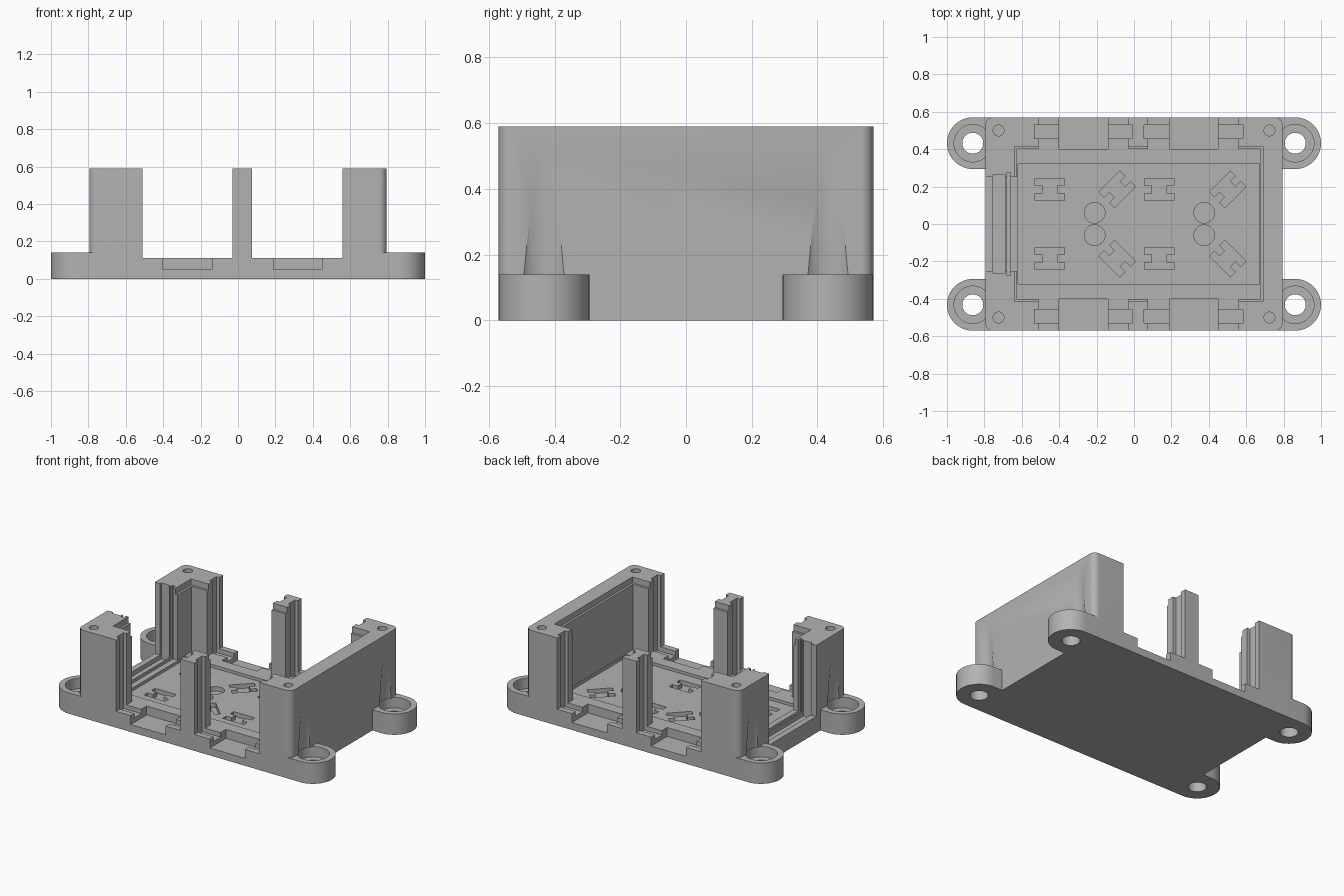
import bpy
import bmesh
from math import radians
from mathutils import Matrix, Vector

old = bpy.data.objects.get("Cube")
if old:
    bpy.data.objects.remove(old, do_unlink=True)

grey = bpy.data.materials.new("plain grey plastic")
grey.use_nodes = True
COLOUR = (0.45, 0.45, 0.45, 1)
grey.diffuse_color = COLOUR
grey.node_tree.nodes["Principled BSDF"].inputs["Base Color"].default_value = COLOUR

HX, HY, TOP = 0.795, 0.57, 0.59      # half length, half width, wall height
SILL, EAR_TOP = 0.11, 0.14
EAR_X, EAR_Y, EAR_R = 0.862, 0.432, 0.138
OVER = 0.7                           # cutters run past the rim


def finish(name, bm):
    mesh = bpy.data.meshes.new(name)
    bm.to_mesh(mesh)
    bm.free()
    mesh.materials.append(grey)
    obj = bpy.data.objects.new(name, mesh)
    bpy.context.collection.objects.link(obj)
    return obj


def box(name, x, y, z, turn=0, bevel=0):
    """Box from (min, max) ranges, optionally turned about its own centre."""
    bm = bmesh.new()
    bmesh.ops.create_cube(bm, size=1)
    size = [r[1] - r[0] for r in (x, y, z)]
    mid = Vector([(r[0] + r[1]) / 2 for r in (x, y, z)])
    bm.transform(Matrix.Translation(mid) @ Matrix.Rotation(turn, 4, 'Z')
                 @ Matrix.Diagonal((*size, 1)))
    if bevel:
        upright = [e for e in bm.edges
                   if abs(e.verts[0].co.z - e.verts[1].co.z) > 0.01]
        bmesh.ops.bevel(bm, geom=upright, offset=bevel, segments=8,
                        profile=0.5, affect='EDGES')
    return finish(name, bm)


def cone(name, x, y, z, r1, r2=None, sides=48):
    bm = bmesh.new()
    bmesh.ops.create_cone(bm, cap_ends=True, segments=sides, radius1=r1,
                          radius2=r1 if r2 is None else r2, depth=z[1] - z[0])
    bm.transform(Matrix.Translation((x, y, (z[0] + z[1]) / 2)))
    return finish(name, bm)


def combine(body, tool, operation):
    mod = body.modifiers.new(tool.name, 'BOOLEAN')
    mod.operation = operation
    mod.solver = 'EXACT'
    mod.object = tool
    bpy.context.view_layer.objects.active = body
    bpy.ops.object.modifier_apply(modifier=mod.name)
    bpy.data.objects.remove(tool, do_unlink=True)


body = box("enclosure_body", (-HX, HX), (-HY, HY), (0, TOP), bevel=0.04)
cuts = []


def cut(*args, **kw):
    cuts.append(box("cut", *args, **kw))


def drill(*args):
    cuts.append(cone("drill", *args))


CORNERS = [(sx, sy) for sx in (-1, 1) for sy in (-1, 1)]

# Mounting ears, each a rounded tab
for sx, sy in CORNERS:
    xs = sorted((sx * 0.7, sx * EAR_X))
    y = sy * EAR_Y
    combine(body, box("ear", xs, (y - EAR_R, y + EAR_R), (0, EAR_TOP)), 'UNION')
    combine(body, cone("ear_end", sx * EAR_X, y, (0, EAR_TOP), EAR_R), 'UNION')

# Cavity, lid lip and sunken floor
cut((-0.625, 0.675), (-0.4, 0.4), (SILL, OVER))
cut((-0.64, 0.69), (-0.415, 0.415), (0.55, OVER))
cut((-0.62, 0.67), (-0.32, 0.32), (0.09, 0.2))

# Side windows with panel grooves and low notches
for sy in (-1, 1):
    for x0, x1, n0, n1 in ((-0.51, -0.03, -0.4, -0.14), (0.075, 0.56, 0.19, 0.45)):
        cut((x0, x1), sorted((sy * 0.35, sy * 0.6)), (SILL, OVER))
        cut((x0 - 0.022, x1 + 0.022), sorted((sy * 0.457, sy * 0.53)), (0.08, OVER))
        cut((n0, n1), sorted((sy * 0.4, sy * 0.6)), (0.05, 0.2))

# End window with two panel grooves
cut((-0.9, -0.6), (-0.25, 0.25), (SILL, OVER))
cut((-0.755, -0.69), (-0.265, 0.265), (0.08, OVER))
cut((-0.68, -0.66), (-0.275, 0.275), (0.08, OVER))

# Ear counterbores, screw clearance in the walls, and lid screw holes
for sx, sy in CORNERS:
    ex, ey = sx * EAR_X, sy * EAR_Y
    drill(ex, ey, (-0.1, 0.2), 0.056)
    drill(ex, ey, (0.07, EAR_TOP), 0.1)
    drill(ex, ey, (0.12, 0.54), 0.092, 0.066)
    drill(sx * 0.724, sy * 0.5, (0.35, OVER), 0.029)

# Tie-down recesses: two slots joined by a short channel, straight or turned
for cx, angle in ((-0.45, 0), (-0.09, 45), (0.135, 0), (0.5, 45)):
    for sy in (-1, 1):
        turn = radians(angle * sy)
        centre = Vector((cx, sy * 0.185, 0))
        for off, w, h in ((-0.04, 0.158, 0.038), (0.04, 0.158, 0.038), (0, 0.08, 0.05)):
            p = centre + Matrix.Rotation(turn, 3, 'Z') @ Vector((0, off, 0))
            cut((p.x - w / 2, p.x + w / 2), (p.y - h / 2, p.y + h / 2),
                (0.06, 0.2), turn=turn)

# Round floor recesses
for cx in (-0.21, 0.375):
    for sy in (-1, 1):
        drill(cx, sy * 0.06, (0.06, 0.2), 0.055)

for tool in cuts:
    combine(body, tool, 'DIFFERENCE')

bpy.ops.object.select_all(action='DESELECT')
body.select_set(True)
bpy.context.view_layer.objects.active = body
bpy.ops.object.shade_smooth_by_angle(angle=radians(30))
